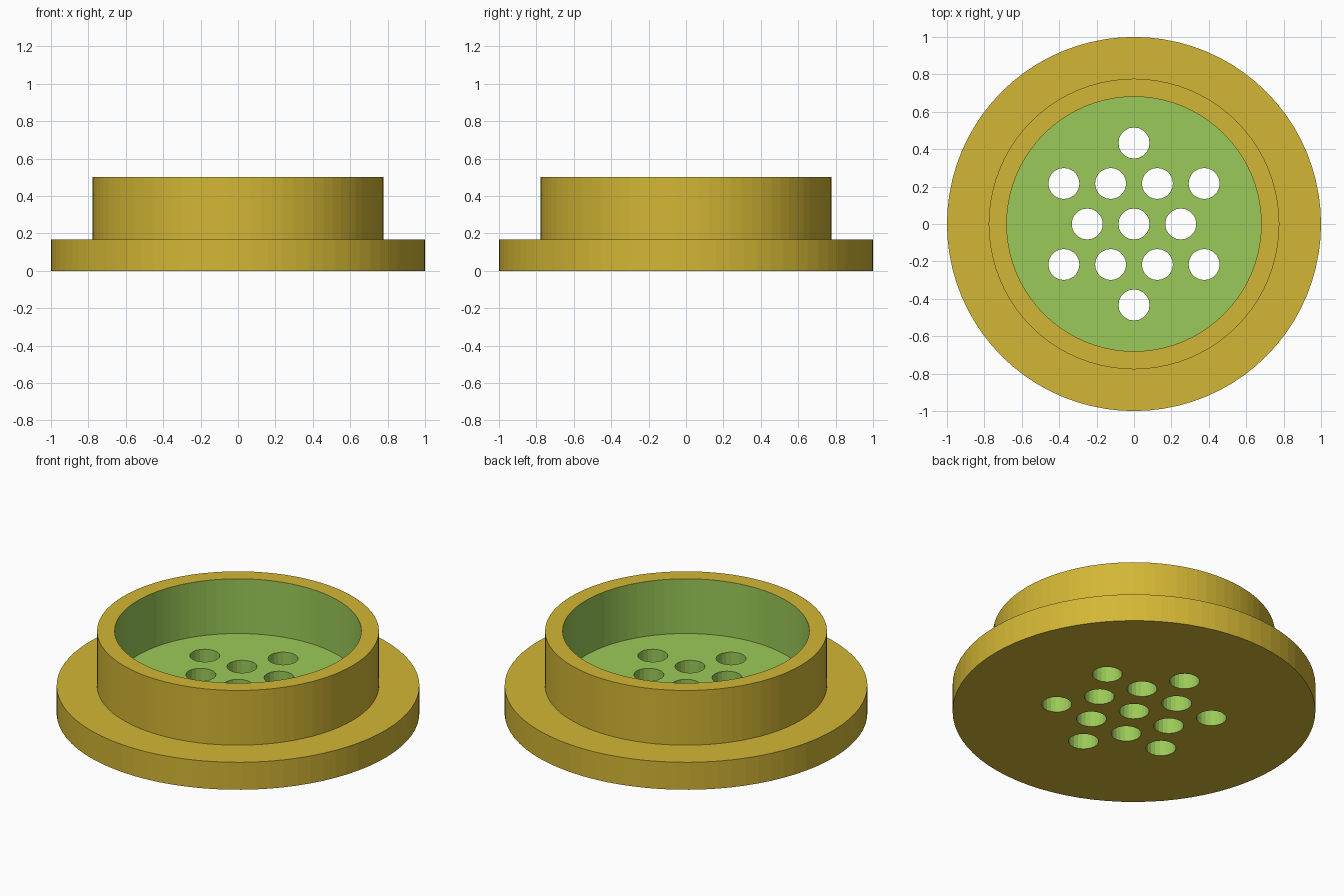
import bpy, bmesh, math

if "Cube" in bpy.data.objects:
    bpy.data.objects.remove(bpy.data.objects["Cube"])

FLOOR, HEIGHT, BORE = 0.167, 0.5, 0.68
SIDES, HOLE_SIDES, HOLE_R, PITCH = 80, 20, 0.083, 0.25


def material(name, rgb):
    m = bpy.data.materials.new(name)
    m.diffuse_color = (*rgb, 1)
    m.use_nodes = True
    m.node_tree.nodes["Principled BSDF"].inputs["Base Color"].default_value = m.diffuse_color
    return m


def mesh_object(name, bm):
    bmesh.ops.recalc_face_normals(bm, faces=bm.faces)
    me = bpy.data.meshes.new(name)
    bm.to_mesh(me)
    bm.free()
    ob = bpy.data.objects.new(name, me)
    bpy.context.collection.objects.link(ob)
    return ob


def add_lathe(bm, profile, sides, cx=0, cy=0):
    """Stack of rings joined by quads and closed by a cap at each end."""
    rings = [[bm.verts.new((cx + r * math.cos(2 * math.pi * i / sides),
                            cy + r * math.sin(2 * math.pi * i / sides), z))
              for i in range(sides)] for r, z in profile]
    for a, b in zip(rings, rings[1:]):
        for i in range(sides):
            j = (i + 1) % sides
            bm.faces.new((a[i], a[j], b[j], b[i]))
    bm.faces.new(rings[0])
    bm.faces.new(rings[-1])


# Flanged cup: base flange, collar, rim, bore and floor
bm = bmesh.new()
add_lathe(bm, [(1, 0), (1, FLOOR), (0.777, FLOOR), (0.777, HEIGHT),
               (BORE, HEIGHT), (BORE, FLOOR)], SIDES)
cup = mesh_object("flanged_cup", bm)

# Drain hole cutters on a staggered grid
bm = bmesh.new()
rows = {0: (-1, 0, 1), 1: (-1.5, -0.5, 0.5, 1.5), 2: (0,)}
for row in range(-2, 3):
    for col in rows[abs(row)]:
        add_lathe(bm, [(HOLE_R, -0.1), (HOLE_R, 0.3)], HOLE_SIDES,
                  col * PITCH, row * PITCH * math.sqrt(3) / 2)
cutter = mesh_object("hole_cutters", bm)
cutter.hide_render = True

# Cut the holes and keep the result as the cup's mesh
mod = cup.modifiers.new("drain_holes", 'BOOLEAN')
mod.operation = 'DIFFERENCE'
mod.solver = 'EXACT'
mod.object = cutter
deps = bpy.context.evaluated_depsgraph_get()
cut_mesh = bpy.data.meshes.new_from_object(cup.evaluated_get(deps))
cup.modifiers.clear()
cup.data = cut_mesh
bpy.data.objects.remove(cutter)

# Gold outside, green bore, floor and hole walls
cut_mesh.materials.clear()
cut_mesh.materials.append(material("gold", (0.65, 0.47, 0.035)))
cut_mesh.materials.append(material("green", (0.33, 0.59, 0.10)))
for p in cut_mesh.polygons:
    inside = math.hypot(p.center.x, p.center.y) < BORE + 0.01
    p.material_index = 1 if inside and p.normal.z > -0.5 else 0
    p.use_smooth = False
